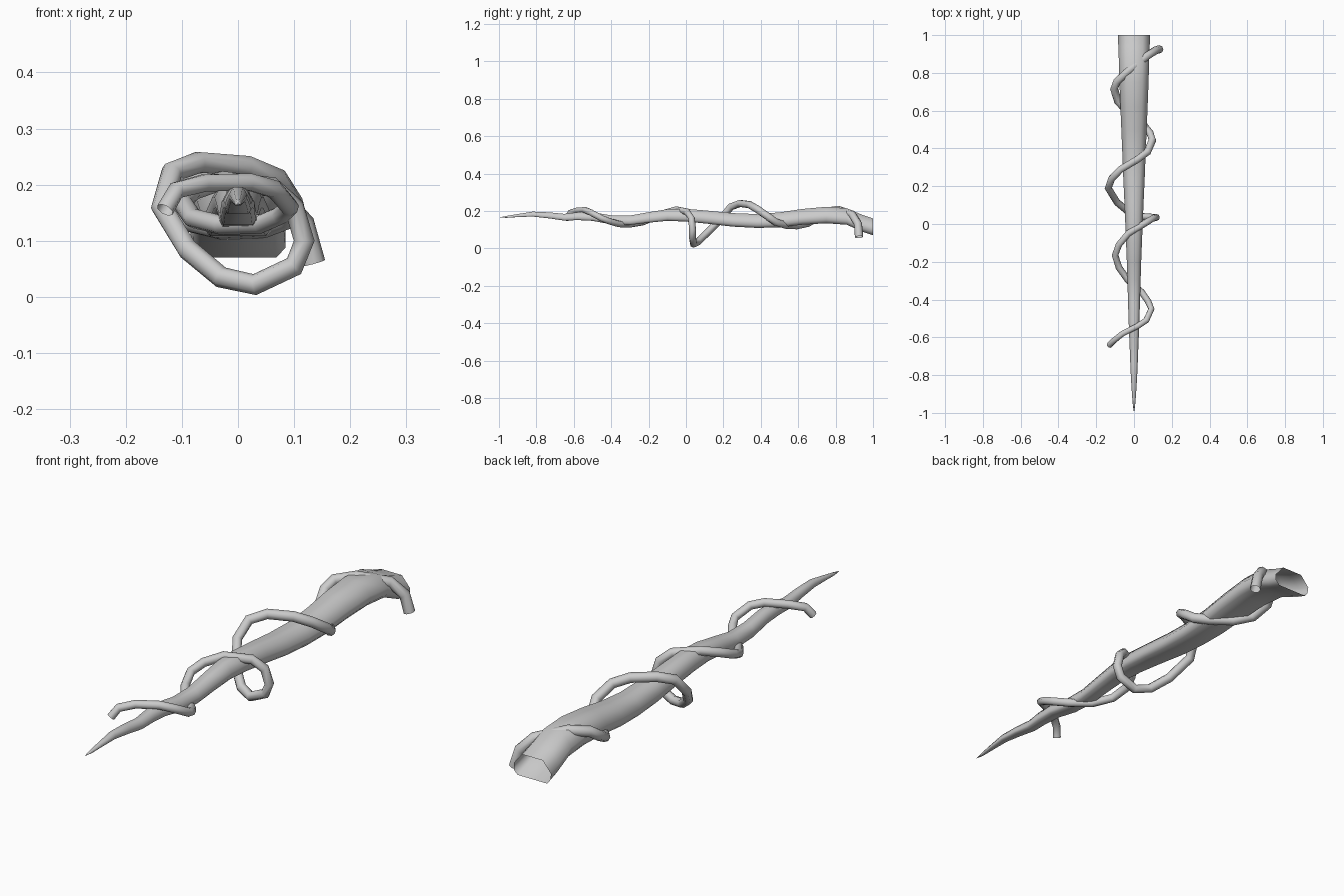
import bpy, bmesh, math
from mathutils import Vector


def skin(name, rings, tip=None):
    """Bridge successive rings of points into an open tube."""
    bm = bmesh.new()
    loops = [[bm.verts.new(p) for p in ring] for ring in rings]
    n = len(loops[0])
    for a, b in zip(loops, loops[1:]):
        for i in range(n):
            j = (i + 1) % n
            bm.faces.new((a[i], a[j], b[j], b[i]))
    if tip:
        t = bm.verts.new(tip)
        for i in range(n):
            bm.faces.new((loops[-1][i], loops[-1][(i + 1) % n], t))
    bmesh.ops.recalc_face_normals(bm, faces=bm.faces)
    me = bpy.data.meshes.new(name)
    bm.to_mesh(me)
    bm.free()
    ob = bpy.data.objects.new(name, me)
    bpy.context.collection.objects.link(ob)
    for p in me.polygons:
        p.use_smooth = True
    return ob


# Tapered wavy trunk: y, centre z, half width, half height
profile = [(-.8, -1), (.8, -1), (1, -.6), (1, 0), (.55, 1), (-.55, 1), (-1, 0), (-.95, -.6)]
stations = [(1, .115, .085, .045), (.94, .135, .083, .045), (.86, .17, .08, .044),
            (.75, .178, .077, .044), (.62, .168, .072, .042), (.5, .152, .067, .04),
            (.38, .146, .062, .037), (.25, .152, .057, .036), (.12, .166, .051, .035),
            (0, .177, .046, .034), (-.1, .178, .042, .031), (-.2, .165, .038, .028),
            (-.3, .15, .035, .025), (-.4, .152, .032, .024), (-.5, .17, .029, .023),
            (-.58, .172, .026, .021), (-.65, .166, .023, .018), (-.73, .176, .02, .016),
            (-.82, .183, .016, .013), (-.9, .175, .011, .008), (-.96, .168, .006, .005)]
skin("trunk", [[(x * w, y, z + h * k) for x, k in profile] for y, z, w, h in stations],
     (0, -1, .165))

# Vine winding loosely round the trunk
path = [Vector(p) for p in (
    (.134, .925, .06), (.115, .92, .13), (.07, .89, .18), (-.03, .81, .207), (-.09, .755, .198),
    (-.105, .715, .17), (-.085, .65, .135), (-.03, .59, .122), (.045, .53, .125),
    (.085, .48, .14), (.098, .445, .165), (.07, .38, .21), (.015, .34, .233),
    (-.07, .29, .24), (-.118, .24, .222), (-.136, .19, .16), (-.09, .115, .085),
    (-.03, .065, .035), (.03, .04, .022), (.1, .035, .055), (.118, .035, .1),
    (.1, .03, .16), (.06, .005, .196), (-.03, -.05, .207), (-.08, -.11, .19),
    (-.1, -.165, .168), (-.08, -.23, .14), (-.03, -.3, .128), (.04, -.36, .13),
    (.075, -.41, .145), (.092, -.45, .16), (.065, -.51, .192), (.02, -.54, .205),
    (-.06, -.58, .203), (-.11, -.62, .19), (-.13, -.642, .155))]
SIDES = 8
normal = Vector((0, 1, 0))
rings = []
for i, p in enumerate(path):
    d = (path[min(i + 1, len(path) - 1)] - path[max(i - 1, 0)]).normalized()
    normal = (normal - d * normal.dot(d)).normalized()
    side = d.cross(normal)
    r = .022 - .006 * i / (len(path) - 1)
    rings.append([p + r * (math.cos(a) * normal + math.sin(a) * side)
                  for a in (math.tau * k / SIDES for k in range(SIDES))])
skin("vine", rings)
